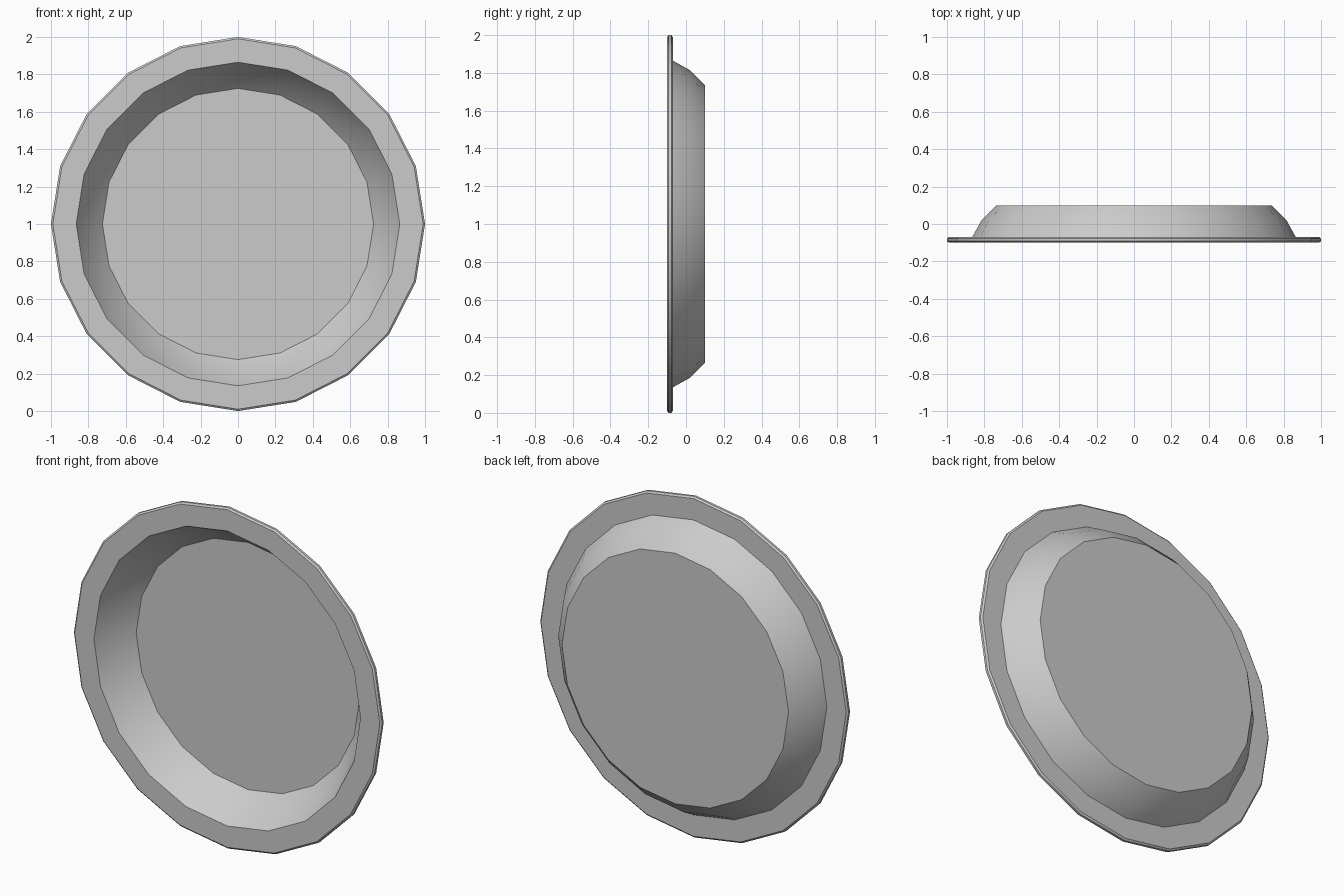
import bpy, bmesh, math

if "Cube" in bpy.data.objects:
    bpy.data.objects.remove(bpy.data.objects["Cube"])

SIDES = 20

# Cross-section of the plate as (radius, y), from front floor round the rim to the back
profile = [
    (0.725, 0.092), (0.803, 0.008), (0.865, -0.10),     # inner floor edge and wall
    (0.99, -0.10), (1.0, -0.092), (1.0, -0.078), (0.99, -0.07),  # rim with softened edge
    (0.865, -0.07), (0.815, 0.02), (0.735, 0.10),       # outer wall and back edge
]

bm = bmesh.new()
rings = []
for r, y in profile:
    ring = []
    for i in range(SIDES):
        a = 2 * math.pi * i / SIDES
        ring.append(bm.verts.new((r * math.cos(a), y, 1 + r * math.sin(a))))
    rings.append(ring)

# Walls between neighbouring rings
for a, b in zip(rings, rings[1:]):
    for i in range(SIDES):
        j = (i + 1) % SIDES
        bm.faces.new((a[i], a[j], b[j], b[i]))

# Flat floor inside and flat base behind
bm.faces.new(rings[0])
bm.faces.new(rings[-1])
bmesh.ops.recalc_face_normals(bm, faces=bm.faces)

mesh = bpy.data.meshes.new("plate")
bm.to_mesh(mesh)
bm.free()
plate = bpy.data.objects.new("plate", mesh)
bpy.context.collection.objects.link(plate)

# Smooth walls, crisp rim and floor edges
bpy.context.view_layer.objects.active = plate
plate.select_set(True)
bpy.ops.object.shade_smooth_by_angle(angle=math.radians(35))
